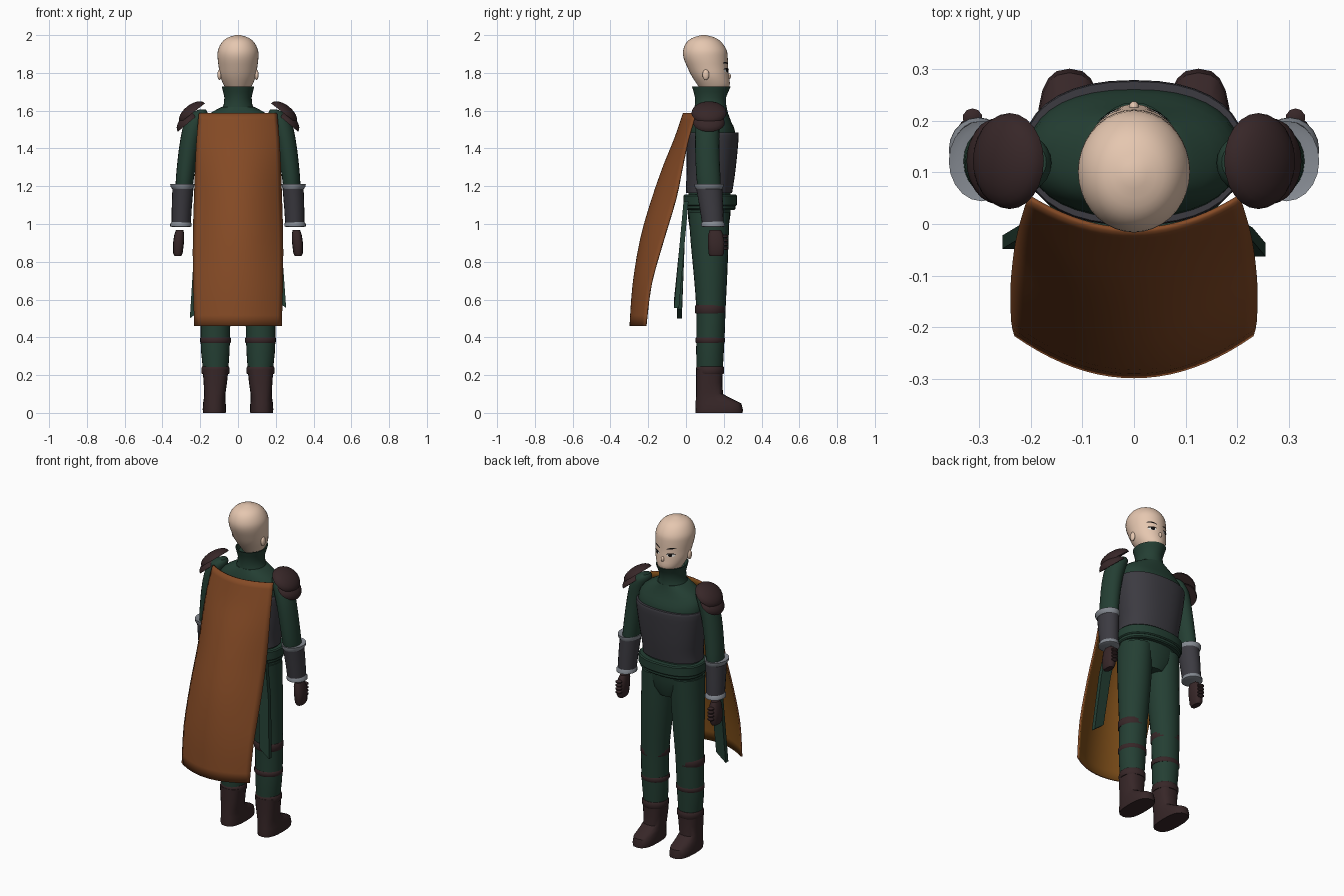
import bpy, bmesh, math
from mathutils import Matrix, Vector

if "Cube" in bpy.data.objects:
    bpy.data.objects.remove(bpy.data.objects["Cube"])


def mat(name, r, g, b):
    m = bpy.data.materials.new(name)
    m.diffuse_color = (*[((c + .055) / 1.055) ** 2.4 for c in (r, g, b)], 1)
    m.use_nodes = True
    m.node_tree.nodes["Principled BSDF"].inputs["Base Color"].default_value = m.diffuse_color
    return m


SKIN = mat("skin", .90, .78, .69)
GREEN = mat("dark_green_cloth", .14, .245, .2)
LEATHER = mat("dark_leather", .215, .15, .155)
IRON = mat("dark_iron", .235, .23, .255)
STEEL = mat("light_steel", .52, .54, .57)
CAPE = mat("orange_brown_cape", .52, .29, .145)
LINING = mat("cape_lining", .50, .31, .10)
BLACK = mat("black", .06, .05, .05)
WHITE = mat("eye_white", .92, .92, .9)


def finish(name, bm, m, angle=40):
    bmesh.ops.recalc_face_normals(bm, faces=bm.faces)
    me = bpy.data.meshes.new(name)
    bm.to_mesh(me)
    bm.free()
    me.materials.append(m)
    ob = bpy.data.objects.new(name, me)
    bpy.context.collection.objects.link(ob)
    bpy.ops.object.select_all(action='DESELECT')
    ob.select_set(True)
    bpy.context.view_layer.objects.active = ob
    bpy.ops.object.shade_smooth_by_angle(angle=math.radians(angle))
    return ob


def spline(rows, t):
    """Catmull-Rom through rows, t counted in rows."""
    i = min(int(t), len(rows) - 2)
    f = t - i
    a, b, c, d = (rows[max(0, min(len(rows) - 1, i + k))] for k in (-1, 0, 1, 2))
    return [.5 * (2 * q + (r - p) * f + (2 * p - 5 * q + 4 * r - s) * f * f
                  + (3 * q - p - 3 * r + s) * f ** 3) for p, q, r, s in zip(a, b, c, d)]


def loft(name, rows, m, n=28, power=2, steps=1, side=1, angle=40):
    """Rows are z, centre x, centre y, half width, half depth."""
    rows = [spline(rows, k / steps) for k in range((len(rows) - 1) * steps + 1)]
    bm = bmesh.new()
    rings = []
    for z, cx, cy, rx, ry in rows:
        ring = []
        for k in range(n):
            a = 2 * math.pi * k / n
            c, s = math.cos(a), math.sin(a)
            x = math.copysign(abs(c) ** (2 / power), c) * rx
            y = math.copysign(abs(s) ** (2 / power), s) * ry
            ring.append(bm.verts.new((side * (cx + x), cy + y, z)))
        rings.append(ring)
    for p, q in zip(rings, rings[1:]):
        for k in range(n):
            bm.faces.new((p[k], p[(k + 1) % n], q[(k + 1) % n], q[k]))
    bm.faces.new(rings[0])
    bm.faces.new(rings[-1])
    return finish(name, bm, m, angle)


def ellipsoid(name, loc, size, m, tilt=0, half=False, seg=20):
    bm = bmesh.new()
    bmesh.ops.create_uvsphere(bm, u_segments=seg, v_segments=seg // 2, radius=1)
    if half:
        bmesh.ops.bisect_plane(bm, geom=bm.verts[:] + bm.edges[:] + bm.faces[:], dist=1e-4,
                               plane_co=(0, 0, 0), plane_no=(0, 0, -1), clear_outer=True)
        bmesh.ops.holes_fill(bm, edges=[e for e in bm.edges if e.is_boundary])
    bm.transform(Matrix.Translation(loc) @ Matrix.Rotation(tilt, 4, 'Y') @ Matrix.Diagonal((*size, 1)))
    return finish(name, bm, m)


# Head, ears and painted face
HEAD = [(1.69, 0, .15, .045, .055), (1.73, 0, .148, .072, .083), (1.78, 0, .13, .094, .098),
        (1.83, 0, .115, .102, .108), (1.88, 0, .104, .108, .117), (1.92, 0, .10, .106, .115),
        (1.96, 0, .096, .087, .094), (1.985, 0, .095, .058, .062), (2.0, 0, .095, .012, .012)]
loft("head", HEAD, SKIN, n=36, steps=3, angle=80)


def face_y(x, z):
    i = max(k for k in range(len(HEAD) - 1) if HEAD[k][0] <= z)
    f = (z - HEAD[i][0]) / (HEAD[i + 1][0] - HEAD[i][0])
    _, _, cy, rx, ry = spline(HEAD, i + f)
    return cy + ry * math.sqrt(max(0, 1 - (x / rx) ** 2))


def face_patch(name, cx, cz, w, h, m, lift, slant=0, arch=0):
    bm = bmesh.new()
    pts = []
    for k in range(16):
        a = math.pi * k / 8
        u = math.cos(a)
        x, z = cx + w * u, cz + h * math.sin(a) + slant * u + arch * (1 - u * u)
        pts.append(bm.verts.new((x, face_y(x, z) + lift, z)))
    mid = bm.verts.new((cx, face_y(cx, cz + arch) + lift, cz + arch))
    for k in range(16):
        bm.faces.new((mid, pts[k], pts[(k + 1) % 16]))
    ob = finish(name, bm, m)
    if ob.data.polygons[0].normal.y < 0:
        ob.data.flip_normals()


for s, tag in ((1, "right"), (-1, "left")):
    face_patch("eye_white_" + tag, s * .045, 1.812, .021, .009, WHITE, .002)
    face_patch("iris_" + tag, s * .044, 1.812, .010, .010, BLACK, .004)
    face_patch("eyelid_" + tag, s * .046, 1.818, .025, .0035, BLACK, .005, s * .001, .004)
    face_patch("brow_" + tag, s * .046, 1.848, .026, .004, BLACK, .003, s * .004, .005)
    ellipsoid("ear_" + tag, (s * .098, .105, 1.79), (.011, .018, .028), SKIN)
ellipsoid("nose", (0, .226, 1.782), (.010, .012, .016), SKIN)

# Torso, collar, breastplate and belt
loft("torso", [(1.08, 0, .125, .180, .110), (1.2, 0, .125, .172, .112), (1.35, 0, .135, .19, .118),
               (1.48, 0, .137, .205, .125), (1.54, 0, .13, .195, .11), (1.585, 0, .127, .15, .096),
               (1.62, 0, .13, .085, .085)], GREEN, n=36, power=2.3, steps=2)
loft("collar", [(1.59, 0, .13, .10, .09), (1.63, 0, .13, .076, .083), (1.67, 0, .13, .072, .082),
                (1.70, 0, .132, .079, .092), (1.727, 0, .134, .086, .102),
                (1.727, 0, .134, .080, .095), (1.70, 0, .134, .07, .08)], GREEN)
loft("breastplate", [(1.165, 0, .122, .183, .122), (1.22, 0, .127, .183, .126),
                     (1.30, 0, .134, .194, .130), (1.40, 0, .138, .207, .136),
                     (1.47, 0, .138, .215, .141), (1.485, 0, .138, .212, .138)],
     IRON, n=36, power=2.3, steps=2)
loft("pelvis", [(.93, 0, .122, .09, .085), (.98, 0, .122, .17, .103), (1.04, 0, .122, .188, .112),
                (1.12, 0, .125, .185, .115)], GREEN, n=32)
for name, z, h, grow in (("belt", 1.095, .06, .008), ("sash", 1.075, .035, 0)):
    loft(name, [(z, 0, .128, .188 + grow, .128 + grow), (z + .006, 0, .128, .194 + grow, .134 + grow),
                (z + h - .006, 0, .128, .194 + grow, .134 + grow),
                (z + h, 0, .128, .188 + grow, .128 + grow)], GREEN, n=36, power=2.3)

# Hanging belt tails with slanted ends
for s, tag, y, end in ((1, "right", -.05, .555), (-1, "left", -.035, .50)):
    bm = bmesh.new()
    for z_in, z_out, x, yy in ((1.12, 1.12, .13, .0), (.9, .9, .165, -.4 * .05), (end + .05, end, .19, y)):
        for xx, z in ((x, z_in), (x + .065, z_out)):
            for dy in (-.013, .013):
                bm.verts.new((s * xx, yy + dy, z))
    bm.verts.ensure_lookup_table()
    V = bm.verts
    for r in (0, 4):
        for a, b in ((0, 1), (1, 3), (3, 2), (2, 0)):
            bm.faces.new((V[r + a], V[r + b], V[r + 4 + b], V[r + 4 + a]))
    for r in (0, 8):
        bm.faces.new((V[r], V[r + 1], V[r + 3], V[r + 2]))
    finish("belt_tail_" + tag, bm, GREEN, 30)

for s, tag in ((1, "right"), (-1, "left")):
    # Trousers, leg straps and boots
    loft("leg_" + tag, [(.2, .118, .125, .064, .068), (.32, .12, .127, .075, .073),
                        (.42, .12, .13, .078, .075), (.56, .117, .132, .080, .078),
                        (.72, .110, .13, .088, .088), (.9, .101, .125, .094, .10),
                        (1.06, .097, .122, .092, .108)], GREEN, n=24, side=s, steps=2)
    for k, (z, h, rx, ry) in enumerate(((.525, .045, .083, .081), (.37, .03, .082, .078),
                                        (.205, .04, .074, .074))):
        loft(f"leg_strap_{k + 1}_{tag}", [(z, .119, .128, rx - .004, ry - .004),
             (z + .006, .119, .128, rx, ry), (z + h - .006, .119, .128, rx, ry),
             (z + h, .119, .128, rx - .004, ry - .004)], LEATHER, n=24, side=s)
    loft("boot_" + tag, [(0, .125, .175, .06, .125), (.018, .125, .175, .062, .126),
                         (.05, .125, .172, .060, .121), (.075, .124, .147, .057, .095),
                         (.1, .123, .125, .056, .071), (.16, .12, .123, .062, .069),
                         (.23, .119, .124, .068, .071)], LEATHER, n=20, power=2.6, side=s)
    # Sleeve, forearm guard with flared rims, hand
    loft("arm_" + tag, [(1.08, .292, .135, .036, .045), (1.2, .285, .122, .046, .062),
                        (1.32, .272, .115, .050, .064), (1.45, .252, .112, .053, .064),
                        (1.54, .228, .115, .055, .062), (1.585, .205, .118, .045, .052),
                        (1.605, .19, .12, .02, .03)], GREEN, n=20, steps=2, side=s)
    loft("forearm_guard_" + tag, [(.99, .301, .143, .050, .056), (1.08, .298, .135, .053, .062),
                                  (1.2, .291, .122, .056, .070)], IRON, n=20, side=s)
    loft("upper_rim_" + tag, [(1.185, .293, .122, .055, .070), (1.198, .295, .122, .063, .077),
                              (1.213, .295, .122, .064, .078), (1.208, .293, .122, .05, .066)],
         STEEL, n=20, side=s)
    loft("lower_rim_" + tag, [(.985, .302, .144, .05, .056), (.988, .302, .144, .057, .063),
                              (1.0, .302, .143, .057, .063), (1.012, .301, .142, .05, .057)],
         STEEL, n=20, side=s)
    loft("hand_" + tag, [(.83, .318, .16, .018, .034), (.845, .318, .16, .025, .042),
                         (.90, .315, .16, .029, .045), (.945, .311, .157, .026, .040),
                         (.967, .309, .155, .020, .031)], LEATHER, n=14, power=2.6, side=s)
    for k in range(4):
        ellipsoid(f"finger_{k + 1}_{tag}", (s * .313, .206, .872 + .021 * k), (.02, .019, .010),
                  LEATHER, seg=10)
    # Layered shoulder pads
    ellipsoid("shoulder_pad_upper_" + tag, (s * .241, .122, 1.587), (.084, .093, .045), LEATHER,
              s * math.radians(38), True, 24)
    ellipsoid("shoulder_pad_lower_" + tag, (s * .263, .122, 1.535), (.072, .084, .043), LEATHER,
              s * math.radians(40), True, 24)

# Cape: rows are z, half width, rear y at the middle, y at the edges
PATH = [(1.585, .205, -.012, .052), (1.45, .217, -.058, .012), (1.31, .224, -.115, -.018),
        (1.13, .230, -.178, -.055), (.92, .236, -.238, -.118), (.68, .235, -.278, -.185),
        (.46, .229, -.294, -.213)]
bm = bmesh.new()
grid = []
for k in range(19):
    z, w, ym, ye = spline(PATH, k / 3)
    grid.append([bm.verts.new((w * u, ym + (ye - ym) * u * u, z))
                 for u in (j / 10 - 1 for j in range(21))])
for p, q in zip(grid, grid[1:]):
    for j in range(20):
        bm.faces.new((p[j], q[j], q[j + 1], p[j + 1]))
cape = finish("cape", bm, CAPE, 50)
if cape.data.polygons[0].normal.y > 0:
    cape.data.flip_normals()
cape.data.materials.append(LINING)
solid = cape.modifiers.new("thickness", 'SOLIDIFY')
solid.thickness = .01
solid.offset = 0
solid.material_offset = 1
